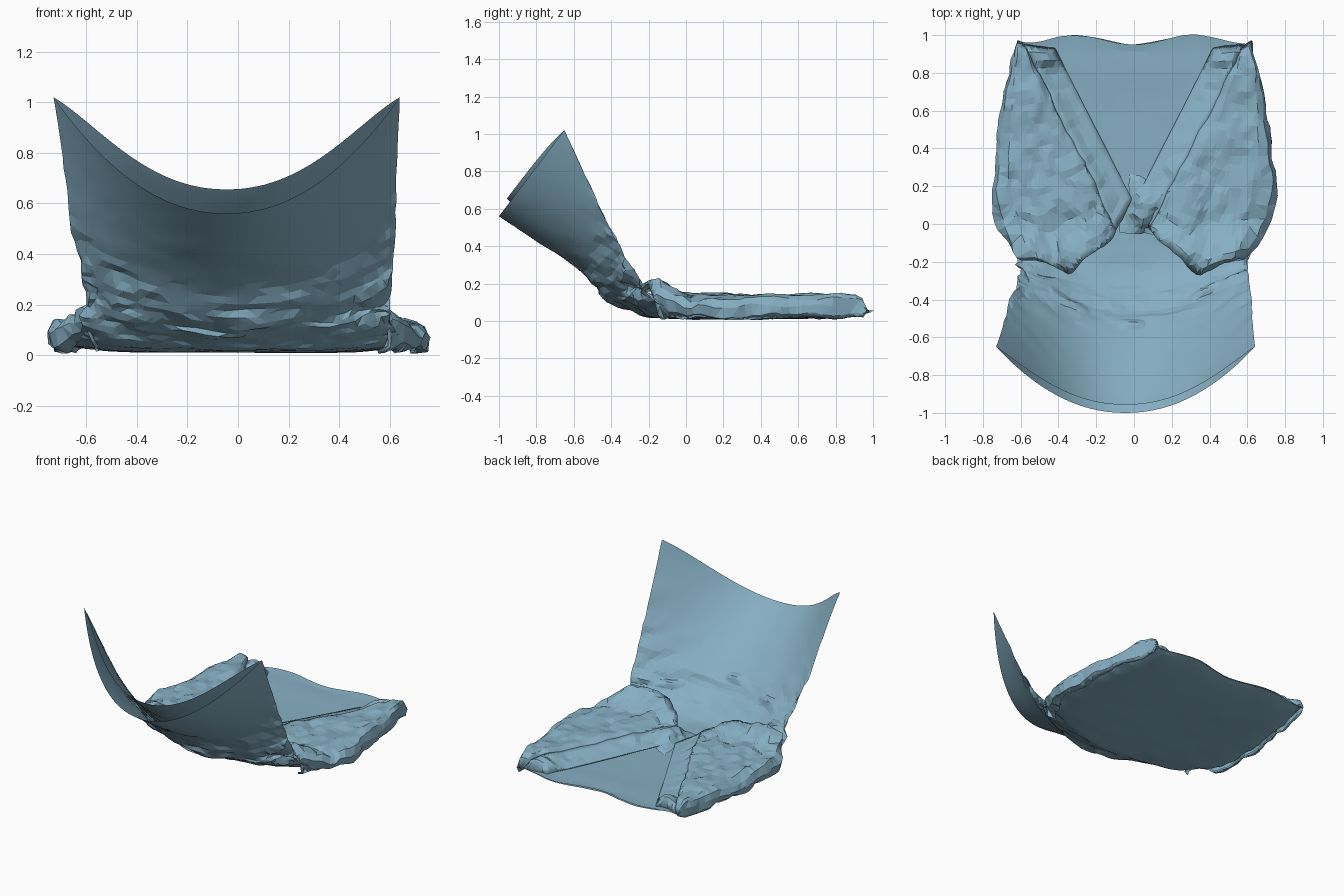
import bpy, bmesh, math
from mathutils import Vector, noise

if "Cube" in bpy.data.objects:
    bpy.data.objects.remove(bpy.data.objects["Cube"])

CLOTH = bpy.data.materials.new("blue_cloth")
CLOTH.diffuse_color = (.24, .43, .55, 1)
CLOTH.use_nodes = True
CLOTH.node_tree.nodes["Principled BSDF"].inputs["Base Color"].default_value = CLOTH.diffuse_color


def curve(pts, u):
    """Catmull-Rom point at u in 0..1 along a few control points."""
    p = [Vector(q) for q in pts]
    f = min(max(u, 0), 1) * (len(p) - 1)
    i = min(int(f), len(p) - 2)
    t = f - i
    a, b, c, d = p[max(i - 1, 0)], p[i], p[i + 1], p[min(i + 2, len(p) - 1)]
    return 0.5 * (2*b + (c - a)*t + (2*a - 5*b + 4*c - d)*t*t + (3*b - a - 3*c + d)*t**3)


def crumple(p, amp, freq=(6, 10, 10), seed=0):
    q = Vector((p.x*freq[0] + seed, p.y*freq[1], p.z*freq[2]))
    r = noise.noise_vector(q) * 0.6 + noise.noise_vector(q * 2.3) * 0.4
    return r * amp


def sheet(name, rows, cols, fn, closed=False, thick=0):
    """Grid surface fn(u, v); closed wraps it into a tube."""
    bm = bmesh.new()
    n = cols if closed else cols + 1
    g = [[bm.verts.new(fn(i / rows, j / cols)) for j in range(n)] for i in range(rows + 1)]
    for i in range(rows):
        for j in range(cols):
            k = (j + 1) % n
            bm.faces.new((g[i][j], g[i][k], g[i+1][k], g[i+1][j]))
    bmesh.ops.recalc_face_normals(bm, faces=bm.faces)
    bmesh.ops.triangulate(bm, faces=bm.faces)
    me = bpy.data.meshes.new(name)
    bm.to_mesh(me)
    bm.free()
    me.materials.append(CLOTH)
    ob = bpy.data.objects.new(name, me)
    bpy.context.collection.objects.link(ob)
    if thick:
        m = ob.modifiers.new("cloth", 'SOLIDIFY')
        m.thickness, m.offset = thick, 0
    return ob


# Length profiles (y, z, half width) from neck to hem
CENTRE = [(0.95, .02, 0), (.6, .012, 0), (.25, .01, 0), (-.05, .012, 0), (-.24, .03, 0),
          (-.42, .12, 0), (-.58, .28, 0), (-.79, .42, 0), (-1, .56, 0)]
SIDE = [(0.95, .06, .62), (.62, .06, .68), (.33, .06, .71), (.05, .06, .71), (-.16, .10, .62),
        (-.28, .26, .61), (-.40, .48, .64), (-.53, .76, .66), (-.65, 1.02, .685)]


def layer(s, t, top):
    c, e = curve(CENTRE, s), curve(SIDE, s)
    w = abs(t) ** (2.1 + 8 * max(0, 1 - s * 1.9))
    y, z = c.x + (e.x - c.x) * w, c.y + (e.y - c.y) * w
    lift = max(0, (s - .5) * 2)
    # scalloped neck edge, turned up a little
    neck = max(0, 1 - s * 8)
    y += .05 * math.sin(math.pi * min(1, abs(t))) ** 2 * neck
    z += .03 * neck ** 3 * (1 - w)
    p = Vector((t * e.z - .045 * max(0, s - .6) / .4, y, z))
    if top:
        g = (.035 + .06 * max(0, (s - .75) / .25)) * (1 - abs(t) ** 6)
        g += .05 * math.exp(-((s - .5) / .1) ** 2) * abs(t) ** 4 * (1 - abs(t) ** 24)
        p += Vector((0, .45 * lift, 1)) * g * min(1, .25 + s * 12)
    # wrinkles fade out toward the hem, strong at the waist and along the sides
    amp = .012 + .05 * math.exp(-((s - .58) / .14) ** 2) * (.45 if top else .9)
    amp += .035 * abs(t) ** 8 * (1 - s * .8)
    amp *= min(1, (1 - s) * 3)
    d = crumple(p, amp, (4, 9, 13), 3 if top else 0)
    p += Vector((d.x * .6, d.y, d.z * (.4 + .6 * lift)))
    p.z = max(p.z, .002)
    return p


# Back panel and lining as one flattened tube, open at neck and hem
def tube(u, v):
    t = v * 4 - 1 if v < .5 else 3 - v * 4
    return layer(u, math.sin(t * math.pi / 2) * .5 + t * .5, v >= .5)


sheet("vest_body", 52, 72, tube, closed=True)

# Front panels: outer side, V edge, and the facing along the V
OUTER = [(.615, .965, 0), (.68, .68, 0), (.72, .4, 0), (.74, .1, 0), (.60, -.16, 0)]


def vedge(b):
    return Vector((.59, .95, 0)).lerp(Vector((.08, -.04, 0)), b)


def front_point(side, b, a):
    o, i = curve(OUTER, b), vedge(b)
    # side edge rolls round from beneath, bulging at mid height
    roll = min(1, a / .16)
    k = (2 * roll - 1) ** 2 * (.10 if roll < .5 else .16)
    p = o.lerp(i, a if roll >= 1 else k)
    p.y -= .19 * b ** 3 * (1 - abs(2 * a - 1))
    p.z = .075 - .055 * math.cos(math.pi * roll)
    # lift over the waist at the points, and tuck down at the shoulder
    tip = max(0, min(1, (.02 - p.y) / .25))
    p.z += tip * (.09 + .03 * math.sin(a * 9)) * min(1, .5 + a * 3)
    p.z -= .025 * max(0, a - .85) / .15 * (1 - b)
    p.z -= (p.z - .055) * max(0, 1 - b * 14) ** 2
    # lower edge turned under onto the lining
    under = max(0, (b - .95) / .05)
    p.z -= .04 * under
    p.y += .015 * under
    p.x *= side
    edge = math.exp(-a * 8)
    d = crumple(p, .03 + .02 * edge + .03 * b ** 3, (7, 6, 8), 9 + side)
    p += Vector((d.x * .7, d.y * .6, d.z))
    p.z = max(.012, min(p.z, .145 + tip * .12))
    return p


def facing_point(side, b, a):
    p = front_point(side, b, 1)
    inner = Vector((side * .42, .93, .05)).lerp(Vector((side * .01, .13, .075)), b)
    q = p.lerp(inner, a)
    q.z -= .012 * math.sin(math.pi * a)
    # shoulder end bunches up
    q.z += .06 * math.sin(math.pi * a) * math.exp(-((b - .06) / .06) ** 2)
    return q + crumple(q, .015, (8, 8, 8), 5) * math.sin(math.pi * a)


for side, label in ((-1, "left"), (1, "right")):
    sheet(label + "_front_panel", 30, 25, lambda b, a: front_point(side, b, a), thick=.012)
    sheet(label + "_front_facing", 24, 5, lambda b, a: facing_point(side, b, a), thick=.008)


# Bunched overlap where the fronts meet
def overlap(u, v):
    lo = Vector((-.07, -.03, .06)).lerp(Vector((.11, -.05, .07)), v)
    hi = Vector((-.01, .26, .05)).lerp(Vector((.21, .18, .11)), v)
    p = lo.lerp(hi, u)
    p.z += .07 * math.sin(math.pi * u) * math.sin(math.pi * v)
    return p + crumple(p, .04, (9, 9, 9), 4)


sheet("front_overlap", 9, 9, overlap)


# Small folded tucks lying on the lining
def tuck(name, s, t, length, width, turn):
    def fn(u, v):
        along, across = (u - .5) * length, (v - .5) * width
        p = layer(s + across * math.cos(turn) + along * math.sin(turn) * .5,
                  t + along * math.cos(turn), True)
        return p + Vector((0, .01, .02)) * (math.sin(math.pi * v) * math.sin(math.pi * u) - .1)
    sheet(name, 8, 6, fn)


tuck("centre_tuck", .72, 0, .24, .05, 0)
tuck("left_tuck", .66, -.55, .40, .05, .15)
tuck("right_tuck", .62, .62, .3, .05, -.3)

# Soft shading with crisp wrinkle edges
bpy.ops.object.select_all(action='SELECT')
bpy.context.view_layer.objects.active = bpy.data.objects["vest_body"]
bpy.ops.object.shade_smooth_by_angle(angle=math.radians(8))
